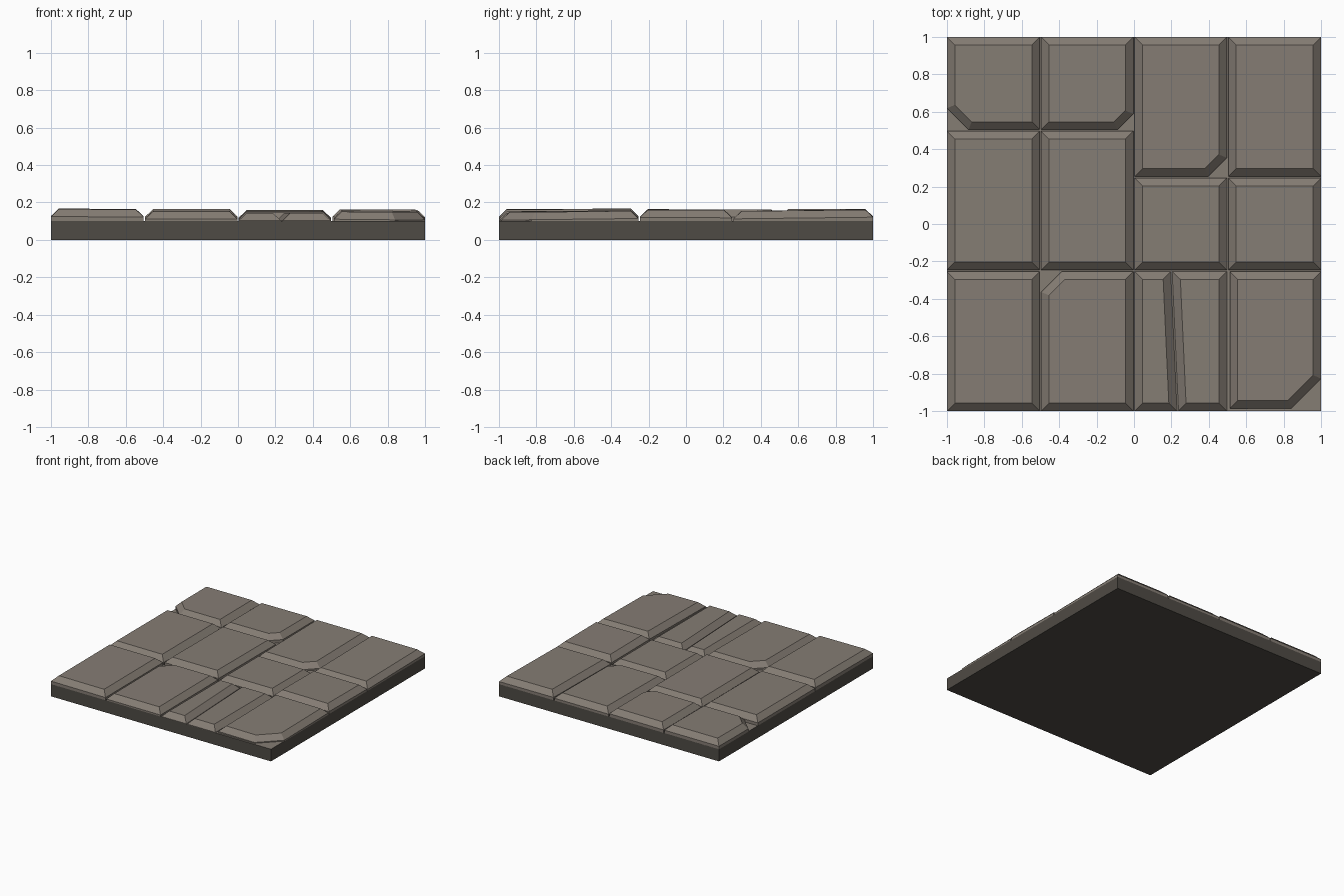
import bpy, bmesh
from mathutils import Vector

if "Cube" in bpy.data.objects:
    bpy.data.objects.remove(bpy.data.objects["Cube"])


def material(name, rgb):
    m = bpy.data.materials.new(name)
    m.diffuse_color = (*rgb, 1)
    m.use_nodes = True
    m.node_tree.nodes["Principled BSDF"].inputs["Base Color"].default_value = m.diffuse_color
    return m


STONE = material("stone grey", (0.235, 0.205, 0.175))
DARK = material("dark slab grey", (0.078, 0.070, 0.059))
BASE_Z, BEVEL, DROP = 0.10, 0.042, 0.040


def inset(points, d):
    """Mitred inset of a convex counter-clockwise outline."""
    out = []
    for i, p in enumerate(points):
        a = (p - points[i - 1]).normalized()
        b = (points[(i + 1) % len(points)] - p).normalized()
        na, nb = Vector((-a.y, a.x)), Vector((-b.y, b.x))
        out.append(p + (na + nb) * d / (1 + na.dot(nb)))
    return out


def stone(name, outline, top=0.165, tilt=(0, 0)):
    """Bevelled paving stone with a slightly tilted top."""
    pts = [Vector(p) for p in outline]
    mid = sum(pts, Vector((0, 0))) / len(pts)

    def plane(p):
        return top + tilt[0] * (p.x - mid.x) + tilt[1] * (p.y - mid.y)

    bm = bmesh.new()
    rings = [
        [bm.verts.new((p.x, p.y, BASE_Z - 0.002)) for p in pts],
        [bm.verts.new((p.x, p.y, max(BASE_Z + 0.001, plane(p) - DROP))) for p in pts],
        [bm.verts.new((p.x, p.y, plane(p))) for p in inset(pts, BEVEL)],
    ]
    n = len(pts)
    for lo, hi in zip(rings, rings[1:]):
        for i in range(n):
            j = (i + 1) % n
            bm.faces.new((lo[i], lo[j], hi[j], hi[i]))
    bm.faces.new(rings[2])
    bm.faces.new(rings[0][::-1])
    mesh = bpy.data.meshes.new(name)
    bm.to_mesh(mesh)
    bm.free()
    mesh.materials.append(STONE)
    bpy.context.collection.objects.link(bpy.data.objects.new(name, mesh))


def block(x0, x1, y0, y1, cut=None, size=0.1):
    """Rectangle outline, optionally with one chipped corner (0 = front left, ccw)."""
    g = 0.004
    x0, x1 = (x0 + g if x0 > -1 else x0), (x1 - g if x1 < 1 else x1)
    y0, y1 = (y0 + g if y0 > -1 else y0), (y1 - g if y1 < 1 else y1)
    c = [Vector(p) for p in ((x0, y0), (x1, y0), (x1, y1), (x0, y1))]
    out = []
    for i, p in enumerate(c):
        if i == cut:
            out += [p + (c[i - 1] - p).normalized() * size,
                    p + (c[(i + 1) % 4] - p).normalized() * size]
        else:
            out.append(p)
    return out


# Base slab: dark sides and underside, stone coloured top
bpy.ops.mesh.primitive_cube_add(size=1, location=(0, 0, BASE_Z / 2))
slab = bpy.context.object
slab.name = "base_slab"
slab.scale = (2, 2, BASE_Z)
bpy.ops.object.transform_apply(location=False, rotation=False, scale=True)
slab.data.materials.append(DARK)
slab.data.materials.append(STONE)
for f in slab.data.polygons:
    f.material_index = 1 if f.normal.z > 0.5 else 0

# Left column
stone("stone_left_back", block(-1, -0.5, 0.5, 1, 0, 0.115), 0.163, (0, 0.004))
stone("stone_left_middle", block(-1, -0.5, -0.25, 0.5), 0.163, (-0.004, 0))
stone("stone_left_front", block(-1, -0.5, -1, -0.25), 0.165, (-0.005, 0.004))
# Centre left column
stone("stone_centre_left_back", block(-0.5, 0, 0.5, 1, 1, 0.085), 0.165, (0.004, 0))
stone("stone_centre_left_middle", block(-0.5, 0, -0.25, 0.5), 0.163, (0, -0.004))
stone("stone_centre_left_front", block(-0.5, 0, -1, -0.25, 3, 0.11), 0.155, (0, 0.006))
# Centre right column
stone("stone_centre_right_back", block(0, 0.5, 0.25, 1, 1, 0.1), 0.155, (0, 0.01))
stone("stone_centre_right_middle", block(0, 0.5, -0.25, 0.25), 0.150)
stone("split_stone_left", [(0.004, -1), (0.23, -1), (0.196, -0.254), (0.004, -0.254)], 0.143)
stone("split_stone_right", [(0.238, -1), (0.496, -1), (0.496, -0.254), (0.204, -0.254)], 0.143)
# Right column
stone("stone_right_back", block(0.5, 1, 0.25, 1), 0.158, (-0.004, 0.012))
stone("stone_right_middle", block(0.5, 1, -0.25, 0.25), 0.161, (-0.006, -0.006))
stone("stone_right_front", block(0.508, 1, -0.99, -0.25, 1, 0.16), 0.152, (-0.01, 0.012))
